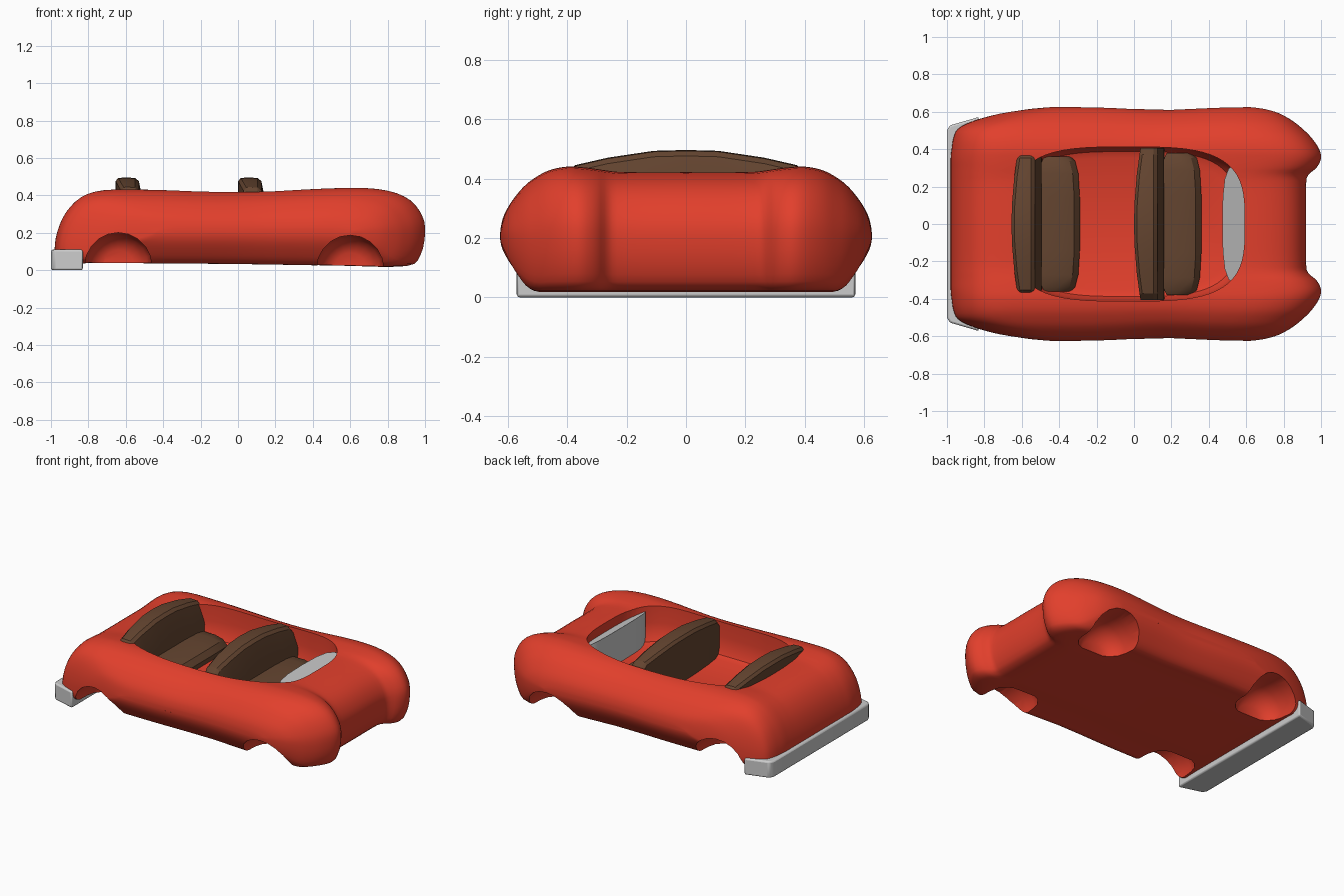
import bpy, bmesh, math
from mathutils import Vector

if "Cube" in bpy.data.objects:
    bpy.data.objects.remove(bpy.data.objects["Cube"])


def material(name, color):
    m = bpy.data.materials.new(name)
    m.diffuse_color = color
    m.use_nodes = True
    m.node_tree.nodes["Principled BSDF"].inputs["Base Color"].default_value = m.diffuse_color
    return m


RED = material("red_paint", (0.76, 0.05, 0.025, 1))
BROWN = material("brown_leather", (0.13, 0.06, 0.03, 1))


def smooth_path(pts, n, closed=False):
    """Catmull-Rom points through a short list of tuples."""
    p = [Vector(q) for q in pts]
    k, out = len(p), []
    get = (lambda i: p[i % k]) if closed else (lambda i: p[max(0, min(k - 1, i))])
    for i in range(k if closed else k - 1):
        a, b, c, d = get(i - 1), get(i), get(i + 1), get(i + 2)
        for j in range(n):
            t = j / n
            out.append(0.5 * (2 * b + (c - a) * t + (2 * a - 5 * b + 4 * c - d) * t * t
                              + (3 * b - a - 3 * c + d) * t ** 3))
    if not closed:
        out.append(p[-1].copy())
    return out


def loft(name, rings, mat=None, angle=35, bevel=0):
    """Skin a list of equally long closed rings and cap both ends."""
    bm = bmesh.new()
    vs = [[bm.verts.new(c) for c in r] for r in rings]
    n = len(vs[0])
    for a, b in zip(vs, vs[1:]):
        for i in range(n):
            bm.faces.new((a[i], a[(i + 1) % n], b[(i + 1) % n], b[i]))
    bm.faces.new(vs[0])
    bm.faces.new(vs[-1])
    bmesh.ops.recalc_face_normals(bm, faces=bm.faces)
    me = bpy.data.meshes.new(name)
    bm.to_mesh(me)
    bm.free()
    ob = bpy.data.objects.new(name, me)
    bpy.context.collection.objects.link(ob)
    if mat:
        me.materials.append(mat)
    if bevel:
        mod = ob.modifiers.new("soft_edges", 'BEVEL')
        mod.width, mod.segments = bevel, 2
        mod.limit_method, mod.angle_limit = 'ANGLE', math.radians(35)
    shade(ob, angle)
    return ob


def shade(ob, angle):
    bpy.ops.object.select_all(action='DESELECT')
    ob.select_set(True)
    bpy.context.view_layer.objects.active = ob
    bpy.ops.object.shade_smooth_by_angle(angle=math.radians(angle))


def cut(ob, cutter):
    cutter.hide_render = True
    bpy.context.view_layer.objects.active = ob
    mod = ob.modifiers.new("cut", 'BOOLEAN')
    mod.object, mod.operation, mod.solver = cutter, 'DIFFERENCE', 'EXACT'
    bpy.ops.object.modifier_apply(modifier=mod.name)
    bpy.data.objects.remove(cutter)


# body: one side outline, stretched across the width by (y, rear, front, bottom, top)
outline = [(-.96, .04), (-.98, .11), (-.965, .21), (-.92, .31), (-.84, .39), (-.72, .427),
           (-.5, .43), (-.1, .42), (.2, .424), (.6, .44), (.8, .425), (.92, .375),
           (.985, .29), (1.0, .2), (.975, .08), (.9, .022), (.6, .025), (0, .035),
           (-.5, .038), (-.8, .04)]
half = [(0, -.98, .92, .02, .422), (.2, -.98, .92, .02, .422), (.26, -.98, .93, .02, .426),
        (.30, -.98, .975, .02, .432), (.35, -.98, 1.0, .02, .438), (.40, -.975, .99, .02, .44),
        (.46, -.965, .95, .02, .428), (.51, -.94, .90, .022, .402), (.55, -.86, .85, .05, .37),
        (.59, -.72, .78, .105, .32), (.612, -.58, .71, .145, .28), (.622, -.48, .65, .175, .245),
        (.625, -.44, .62, .195, .222)]
rows = [(-r[0],) + r[1:] for r in half[:0:-1]] + half
section = smooth_path([((x + .98) / 1.98, (z - .02) / .42) for x, z in outline], 3, True)
rings = []
for y, rear, front, low, top in smooth_path(rows, 3):
    ring = []
    for u, v in section:
        x = rear + (front - rear) * u
        waist = 1 - .025 * math.exp(-((x - .15) / .25) ** 2)
        ring.append((x, y * waist, low + (top - low) * v))
    rings.append(ring)
body = loft("car_body", rings, RED)


# cockpit opening
def oval(s, z, cx=-.03, rx=.622, ry=.412, p=3.4, n=64):
    pts = []
    for i in range(n):
        a = 2 * math.pi * i / n
        c, d = math.cos(a), math.sin(a)
        pts.append((cx + s * rx * math.copysign(abs(c) ** (2 / p), c),
                    s * ry * math.copysign(abs(d) ** (2 / p), d), z))
    return pts


cut(body, loft("cockpit_cutter", [oval(s, z) for s, z in
                                  ((.86, .195), (.94, .21), (.98, .25), (1, .32), (1, .6))], RED))

# wheel arches with domed inner ends
for cx, cz in ((-.64, .022), (.6, .008)):
    for side in (-1, 1):
        rings = [[(cx + r * math.cos(i * math.pi / 10), side * y, cz + r * math.sin(i * math.pi / 10))
                  for i in range(20)]
                 for y, r in ((.32, .085), (.34, .125), (.38, .16), (.43, .174), (.5, .179), (.7, .179))]
        cut(body, loft("arch_cutter", rings, RED))
shade(body, 35)


# seats: cross-sections swept over the width, crowned towards the middle
def seat(label, x0, width, depth):
    back, cushion = [], []
    for t, top in ((-1, .41), (-.92, .445), (-.65, .47), (-.27, .493), (0, .496),
                   (.27, .493), (.65, .47), (.92, .445), (1, .41)):
        y, r = t * width, x0 + .035 * t * t
        back.append([(r, y, .18), (r, y, top - .02), (r + .015, y, top - .003), (x0 + .055, y, top),
                     (x0 + .105, y, top - .003), (x0 + .125, y, top - .02), (x0 + .16, y, .30),
                     (x0 + .165, y, .18)])
    for t, e in ((-1, .05), (-.93, .025), (-.75, .008), (-.4, 0), (0, 0),
                 (.4, 0), (.75, .008), (.93, .025), (1, .05)):
        y, b, f, h = t * width * .94, x0 + .15 + e * .5, x0 + depth - e, .275 - e * .6
        cushion.append([(b, y, .18), (b, y, h), (f - .09, y, h),
                        (f - .03, y, h - .015), (f, y, h - .05), (f, y, .18)])
    loft(label + "_seat_back", back, BROWN, 25)
    loft(label + "_seat_cushion", cushion, BROWN, 30)


seat("rear", -.655, .385, .365)
seat("front", 0.0, .405, .36)

# dashboard: upright rear face, top falling towards the nose
plan = [(.472, 0), (.475, .15), (.485, .24), (.505, .295), (.525, .31), (.55, .285),
        (.575, .22), (.59, .12)]
plan = plan + [(.593, 0)] + [(x, -y) for x, y in plan[:0:-1]]
loft("dashboard", [[(x, y, .18) for x, y in plan],
                   [(x, y, .42 - .5 * (x - .472)) for x, y in plan]])

# rear bumper
plan = [(-1, .5), (-.985, .527), (-.83, .572)]
plan = plan + [(x, -y) for x, y in plan[::-1]]
loft("rear_bumper", [[(x, y, z) for x, y in plan] for z in (0, .11)], None, 30, .01)
